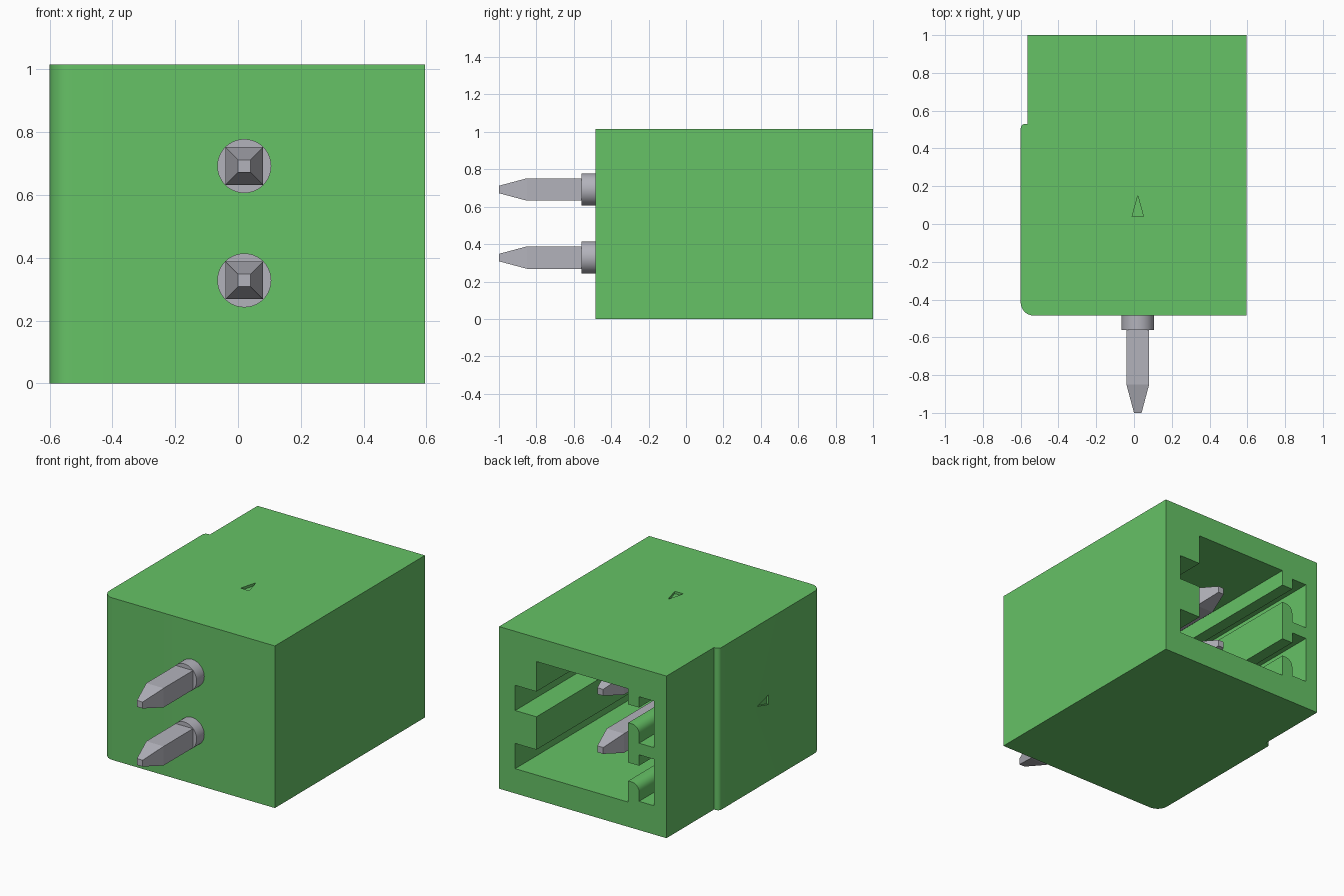
import bpy
import bmesh
import math

if "Cube" in bpy.data.objects:
    bpy.data.objects.remove(bpy.data.objects["Cube"], do_unlink=True)


def material(name, rgb, roughness):
    m = bpy.data.materials.new(name)
    m.use_nodes = True
    m.diffuse_color = (*rgb, 1)
    bsdf = m.node_tree.nodes["Principled BSDF"]
    bsdf.inputs["Base Color"].default_value = (*rgb, 1)
    bsdf.inputs["Roughness"].default_value = roughness
    return m


GREEN = material("housing green", (0.133, 0.54, 0.133), 0.6)
METAL = material("pin grey", (0.45, 0.45, 0.50), 0.5)


def make_object(name, bm, mat):
    bmesh.ops.recalc_face_normals(bm, faces=bm.faces)
    mesh = bpy.data.meshes.new(name)
    bm.to_mesh(mesh)
    bm.free()
    mesh.materials.append(mat)
    ob = bpy.data.objects.new(name, mesh)
    bpy.context.collection.objects.link(ob)
    return ob


def loft(name, rings, mat):
    """Join rings of points into a closed solid."""
    bm = bmesh.new()
    loops = [[bm.verts.new(p) for p in ring] for ring in rings]
    n = len(loops[0])
    for a, b in zip(loops, loops[1:]):
        for i in range(n):
            j = (i + 1) % n
            bm.faces.new((a[i], a[j], b[j], b[i]))
    bm.faces.new(loops[0])
    bm.faces.new(loops[-1])
    return make_object(name, bm, mat)


def prism(name, points, lo, hi, place, mat):
    return loft(name, [[place(a, b, t) for a, b in points] for t in (lo, hi)], mat)


def arc(cx, cy, r, start, end, steps):
    angles = [math.radians(start + (end - start) * i / steps) for i in range(steps + 1)]
    return [(cx + r * math.cos(a), cy + r * math.sin(a)) for a in angles]


def along_x(a, b, t):
    return (t, a, b)


def along_y(a, b, t):
    return (a, t, b)


def along_z(a, b, t):
    return (a, b, t)


def select_only(ob):
    bpy.ops.object.select_all(action="DESELECT")
    ob.select_set(True)
    bpy.context.view_layer.objects.active = ob


def cut(target, cutter):
    cutter.hide_render = True
    mod = target.modifiers.new("cut", "BOOLEAN")
    mod.operation = "DIFFERENCE"
    mod.solver = "EXACT"
    mod.object = cutter
    select_only(target)
    bpy.ops.object.modifier_apply(modifier=mod.name)
    bpy.data.objects.remove(cutter, do_unlink=True)


PIN_X = 0.02
POLES = (0.692, 0.328)

# Housing: plan outline with a rounded front corner and a side step
outline = [(0.595, -0.485), (0.595, 1.0), (-0.565, 1.0), (-0.565, 0.53)]
outline += arc(-0.575, 0.505, 0.025, 90, 180, 6)
outline += arc(-0.53, -0.415, 0.07, 180, 270, 10)
housing = prism("housing", outline, 0, 1.015, along_z, GREEN)

# Plug cavity: key slots on the left, hooked latch slots on the right
cavity = [(-0.30, 0.155)]
for z in reversed(POLES):
    lo, hi = z - 0.173, z - 0.015
    if z == POLES[1]:
        cavity += [(0.483, lo), (0.483, hi), (0.336, hi)]
    else:
        cavity += [(0.336, lo), (0.483, lo), (0.483, hi), (0.336, hi)]
cavity += [(0.336, 0.865), (-0.30, 0.865)]
for z in POLES:
    cavity += [(-0.30, z + 0.075), (-0.375, z + 0.075), (-0.375, z + 0.143),
               (-0.48, z + 0.143), (-0.48, z - 0.148), (-0.375, z - 0.148)]
    cavity += arc(-0.325, z - 0.09, 0.05, 180, 90, 6)
    cavity += [(-0.30, z - 0.04)]
cut(housing, prism("cavity_cutter", cavity, -0.2, 1.1, along_y, GREEN))

# Engraved direction arrows on the top and the right side
arrow_top = [(PIN_X - 0.03, 0.04), (PIN_X + 0.03, 0.04), (PIN_X, 0.15)]
cut(housing, prism("top_arrow_cutter", arrow_top, 1.0, 1.1, along_z, GREEN))
arrow_side = [(0.04, 0.48), (0.04, 0.54), (0.15, 0.51)]
cut(housing, prism("side_arrow_cutter", arrow_side, -0.7, -0.585, along_x, GREEN))
select_only(housing)
bpy.ops.object.shade_smooth_by_angle(angle=math.radians(30))

# Contact pins: square bars tapered at both ends, each with a round collar
for label, z in zip(("upper", "lower"), POLES):
    rings = []
    for y, h in ((-1.0, 0.02), (-0.85, 0.06), (0.67, 0.06), (0.82, 0.02)):
        rings.append([(PIN_X + sx * h, y, z + sz * h)
                      for sx, sz in ((-1, -1), (1, -1), (1, 1), (-1, 1))])
    loft(label + "_pin", rings, METAL)
    circle = arc(PIN_X, z, 0.086, 0, 360, 40)[:-1]
    collar = prism(label + "_pin_collar", circle, -0.56, -0.48, along_y, METAL)
    select_only(collar)
    bpy.ops.object.shade_smooth_by_angle(angle=math.radians(30))
